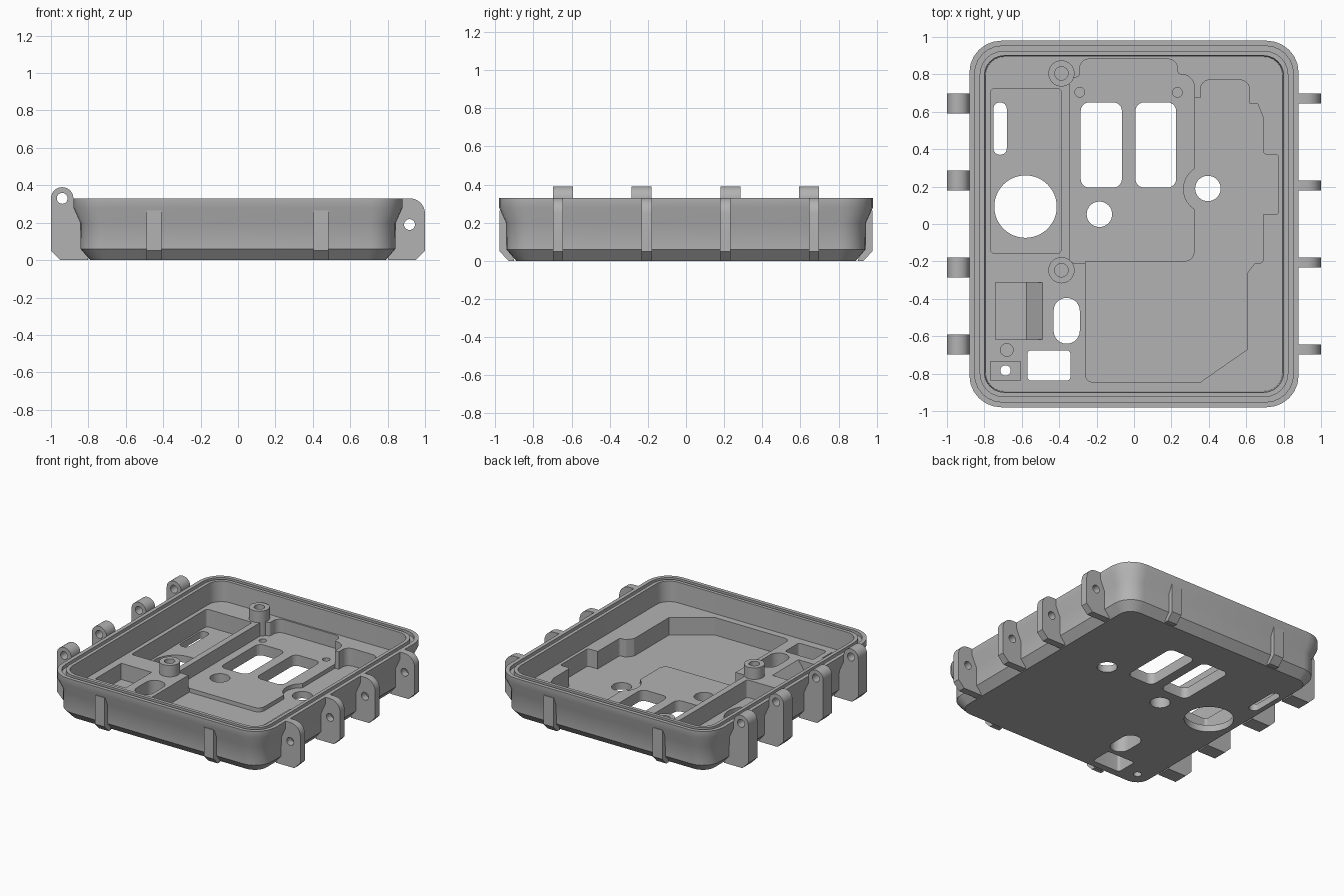
import bpy, bmesh, math
from mathutils import Vector

if "Cube" in bpy.data.objects:
    bpy.data.objects.remove(bpy.data.objects["Cube"])

grey = bpy.data.materials.new("plain grey")
grey.use_nodes = True
GREY = (0.45, 0.45, 0.45, 1)
grey.diffuse_color = GREY
grey.node_tree.nodes["Principled BSDF"].inputs["Base Color"].default_value = GREY


def fillet(points, steps=6):
    """Round each corner (x, y, radius) of a closed outline."""
    out = []
    for i, (x, y, r) in enumerate(points):
        p = Vector((x, y))
        if not r:
            out.append(p)
            continue
        u = (Vector(points[i - 1][:2]) - p).normalized()
        v = (Vector(points[(i + 1) % len(points)][:2]) - p).normalized()
        half = u.angle(v) / 2
        centre = p + (u + v).normalized() * r / math.sin(half)
        a = p + u * r / math.tan(half) - centre
        b = p + v * r / math.tan(half) - centre
        sweep = math.atan2(a.x * b.y - a.y * b.x, a.dot(b))
        for k in range(steps + 1):
            t = sweep * k / steps
            c, s = math.cos(t), math.sin(t)
            out.append(centre + Vector((a.x * c - a.y * s, a.x * s + a.y * c)))
    return out


def rect(x0, x1, y0, y1, r=0):
    return fillet([(x0, y0, r), (x1, y0, r), (x1, y1, r), (x0, y1, r)])


def circle(x, y, r, n=32):
    return [Vector((x + r * math.cos(math.tau * k / n),
                    y + r * math.sin(math.tau * k / n))) for k in range(n)]


def loft(name, rings):
    """Skin a stack of matching 3D rings and cap both ends."""
    bm = bmesh.new()
    rows = [[bm.verts.new(p) for p in ring] for ring in rings]
    n = len(rows[0])
    for low, high in zip(rows, rows[1:]):
        for i in range(n):
            j = (i + 1) % n
            bm.faces.new((low[i], low[j], high[j], high[i]))
    bm.faces.new(rows[0][::-1])
    bm.faces.new(rows[-1])
    bmesh.ops.recalc_face_normals(bm, faces=bm.faces)
    mesh = bpy.data.meshes.new(name)
    bm.to_mesh(mesh)
    bm.free()
    mesh.materials.append(grey)
    obj = bpy.data.objects.new(name, mesh)
    bpy.context.collection.objects.link(obj)
    return obj


def prism(name, outline, a, b, axis="z"):
    place = {"x": lambda p, h: (h, p[0], p[1]),
             "y": lambda p, h: (p[0], h, p[1]),
             "z": lambda p, h: (p[0], p[1], h)}[axis]
    return loft(name, [[place(p, h) for p in outline] for h in (a, b)])


def combine(target, tool, operation="DIFFERENCE"):
    mod = target.modifiers.new("combine", "BOOLEAN")
    mod.operation, mod.object, mod.solver = operation, tool, "EXACT"
    bpy.context.view_layer.objects.active = target
    bpy.ops.object.modifier_apply(modifier=mod.name)
    bpy.data.objects.remove(tool)


FLOOR, DECK, DEEP, ABOVE = 0.18, 0.08, 0.05, 0.24

# Tray shell: flared wall, seal groove in the rim, raised inner floor
profile = [(.09, 0), (.038, .06), (.036, .2), (0, .28), (0, .33), (.028, .33),
           (.028, .305), (.055, .305), (.055, .33), (.08, .33), (.085, FLOOR)]
tray = loft("tray", [[(p.x, p.y, z) for p in
                      rect(-.88 + d, .88 - d, -.98 + d, .98 - d, .17 - d * .8)]
                     for d, z in profile])


def cut(outline, bottom):
    combine(tray, prism("cutter", outline, bottom, ABOVE))


# Shallow deck around the two windows
cut(fillet([(-.345, -.21, .03), (.333, -.21, 0), (.333, .67, 0), (.323, .67, 0),
            (.323, .8, .07), (.232, .8, .02), (.232, .882, .05), (-.29, .882, .05),
            (-.29, .785, .02), (-.345, .785, .04)]), DECK)

# Deep stepped recess beside and in front of the deck
cut(fillet([(-.26, -.845, .04), (.355, -.845, 0), (.607, -.67, 0), (.607, -.26, .02),
            (.645, -.21, .02), (.69, -.21, .02), (.69, .05, 0), (.772, .05, .015),
            (.772, .372, .015), (.69, .372, .02), (.69, .57, .02), (.66, .645, 0),
            (.617, .645, 0), (.617, .77, .05), (.355, .77, .05), (.355, .675, 0),
            (.323, .675, 0), (.323, -.2, .05), (-.26, -.2, 0)]), DEEP)
cut(circle(.395, .187, .13), DEEP)

# Side recess and square corner recess
cut(rect(-.765, -.39, -.158, .725, .02), DEEP)
cut(rect(-.767, -.607, -.837, -.735), .1)

# Pocket with one sloping side
combine(tray, prism("cutter", [(-.74, ABOVE), (-.74, .06), (-.575, .06),
                               (-.49, FLOOR), (-.49, ABOVE)], -.617, -.313, "y"))

# Screw bosses
for y in (.805, -.247):
    combine(tray, prism("boss", circle(-.388, y, .07), .06, .265), "UNION")
    combine(tray, prism("cutter", circle(-.388, y, .036), .14, .3))

# Blind holes
cut(circle(-.68, -.673, .034), .12)
for x in (-.29, .232):
    cut(circle(x, .704, .026, 20), .04)

# Openings through the base
openings = [rect(-.285, -.065, .195, .65, .045), rect(.008, .225, .195, .65, .045),
            rect(-.752, -.68, .37, .65, .035), rect(-.43, -.29, -.64, -.395, .069),
            rect(-.57, -.34, -.837, -.675, .02), circle(-.58, .093, .167, 48),
            circle(-.185, .052, .068), circle(.395, .19, .068),
            circle(-.687, -.783, .028, 20)]
for outline in openings:
    cut(outline, -.1)

parts = [tray]

# Hinge lugs: tall wide ones at -x, low narrow ones at +x
root = [(.8, 0, 0), (.82, .07, 0), (.82, .2, 0), (.865, .29, 0)]
tall = fillet([(-x, z, r) for x, z, r in root] +
              [(-.88, .31, 0), (-.88, .39, .0595), (-1, .39, .0595), (-1, .05, 0), (-.95, 0, 0)])
low = fillet(root + [(.865, .33, 0), (1, .33, .08), (1, .05, 0), (.95, 0, 0)])
for side, outline, hole, width in (("tall", tall, (-.94, .33), .105),
                                   ("low", low, (.917, .19), .053)):
    for end in (-1, 1):
        for outer in (.697, .285 if side == "tall" else .232):
            lug = prism(side + "_hinge_lug", outline, end * outer, end * (outer - width), "y")
            combine(lug, prism("cutter", circle(*hole, .029, 24), -1, 1, "y"))
            parts.append(lug)

# Wall ribs on the front and back
for end in (-1, 1):
    outline = [(end * y, z) for y, z in
               ((.9, 0), (.93, 0), (.978, .05), (.978, .265), (.93, .265), (.925, .07))]
    for x in (-.45, .445):
        parts.append(prism("wall_rib", outline, x - .04, x + .04, "x"))

bpy.ops.object.select_all(action="DESELECT")
for obj in parts:
    obj.select_set(True)
bpy.context.view_layer.objects.active = tray
bpy.ops.object.shade_smooth_by_angle(angle=math.radians(30))
